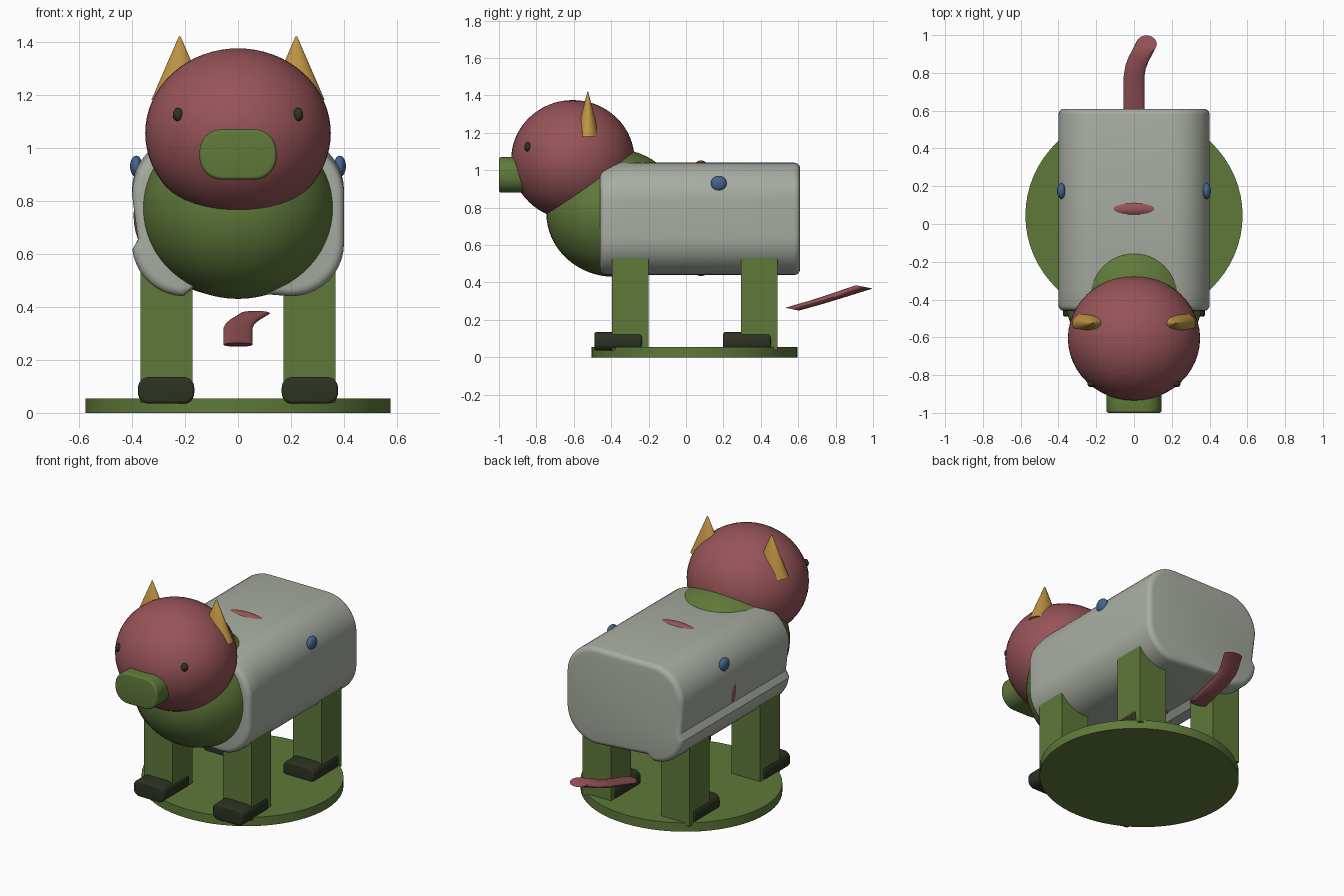
import bpy
import bmesh
from math import sin, cos, pi, radians

cube = bpy.data.objects.get("Cube")
if cube:
    bpy.data.objects.remove(cube, do_unlink=True)


def material(name, rgb):
    m = bpy.data.materials.new(name)
    m.use_nodes = True
    color = (*rgb, 1)
    m.diffuse_color = color
    m.node_tree.nodes["Principled BSDF"].inputs["Base Color"].default_value = color
    return m


RED = material("dusty red", (0.31, 0.088, 0.098))
GREEN = material("moss green", (0.115, 0.19, 0.042))
GREY = material("pale grey", (0.39, 0.42, 0.36))
GOLD = material("ochre", (0.50, 0.29, 0.055))
BLUE = material("slate blue", (0.06, 0.13, 0.28))
DARK = material("dark olive", (0.024, 0.033, 0.016))


def finish(obj, name, mat, angle=35):
    obj.name = obj.data.name = name
    obj.data.materials.append(mat)
    bpy.ops.object.select_all(action="DESELECT")
    obj.select_set(True)
    bpy.context.view_layer.objects.active = obj
    bpy.ops.object.shade_smooth_by_angle(angle=radians(angle))
    return obj


def ball(name, mat, center, radii):
    bpy.ops.mesh.primitive_uv_sphere_add(segments=48, ring_count=32, location=center)
    obj = bpy.context.object
    obj.scale = radii
    return finish(obj, name, mat)


def cone(name, mat, center, radii, depth, tip=1.0):
    bpy.ops.mesh.primitive_cone_add(vertices=64, radius1=1, radius2=tip,
                                    depth=depth, location=center)
    obj = bpy.context.object
    obj.scale = (*radii, 1)
    return finish(obj, name, mat)


def loft(name, mat, rings):
    """Skin a list of equal-length point rings and cap both ends."""
    bm = bmesh.new()
    loops = [[bm.verts.new(p) for p in ring] for ring in rings]
    n = len(loops[0])
    for a, b in zip(loops, loops[1:]):
        for i in range(n):
            j = (i + 1) % n
            bm.faces.new((a[i], a[j], b[j], b[i]))
    bm.faces.new(loops[0])
    bm.faces.new(loops[-1])
    bmesh.ops.recalc_face_normals(bm, faces=bm.faces)
    mesh = bpy.data.meshes.new(name)
    bm.to_mesh(mesh)
    bm.free()
    obj = bpy.data.objects.new(name, mesh)
    bpy.context.collection.objects.link(obj)
    return finish(obj, name, mat)


def arc(cx, cz, r, start, end, steps=10):
    angles = [radians(start + (end - start) * i / steps) for i in range(steps + 1)]
    return [(cx + r * cos(a), cz + r * sin(a)) for a in angles]


def rounded(hx, hz, r):
    x, z = hx - r, hz - r
    return (arc(x, z, r, 0, 90) + arc(-x, z, r, 90, 180)
            + arc(-x, -z, r, 180, 270) + arc(x, -z, r, 270, 360))


def soft_prism(name, mat, profile, center, y0, y1, edge, shape=None):
    """Extrude an x-z profile along y, rounding the rims at both ends."""
    w = max(p[0] for p in profile)
    h = max(p[1] for p in profile)
    steps = [(edge * (1 - cos(t * pi / 8)), edge * (1 - sin(t * pi / 8))) for t in range(5)]
    stations = [(y0 + d, inset) for d, inset in steps]
    stations.append((y0 + 0.3 * (y1 - y0), 0) if shape is None else (y0 + 0.10, 0))
    stations += [(y1 - d, inset) for d, inset in reversed(steps)]
    rings = []
    for y, inset in stations:
        ring = []
        for px, pz in profile:
            x, z = px * (1 - inset / w), pz * (1 - inset / h)
            if shape:
                z = shape(y, z)
            ring.append((center[0] + x, y, center[1] + z))
        rings.append(ring)
    return loft(name, mat, rings)


# Body: rounded barrel with a lipped seam along its lower -x corner
body_profile = (arc(0.2, 0.1, 0.2, 0, 90) + arc(-0.2, 0.1, 0.2, 90, 180)
                + [(-0.377, -0.085)] + arc(-0.2, -0.1, 0.2, 187, 268)
                + [(-0.17, -0.27)] + arc(0.2, -0.1, 0.2, 270, 360))


def front_slope(y, z):
    return z - 0.018 if y < -0.4 and z > 0.1 else z


soft_prism("body", GREY, body_profile, (0, 0.74), -0.46, 0.61, 0.03, front_slope)

# Thin inner disc that just breaks the body surface
ball("body_disc", RED, (0, 0.08, 0.743), (0.394, 0.11, 0.309))

# Chest, head and snout
ball("chest", GREEN, (0, -0.383, 0.772), (0.366, 0.364, 0.342))
ball("head", RED, (0, -0.605, 1.055), (0.35, 0.33, 0.32))
soft_prism("snout", GREEN, rounded(0.145, 0.095, 0.085), (0, 0.975), -1.0, -0.75, 0.012)

# Base plate
cone("base_plate", GREEN, (0, 0.045, 0.0275), (0.575, 0.55), 0.055)

# Legs and feet, eyes, ears and side studs on both sides
for side, label in ((1, "left"), (-1, "right")):
    for y, end in ((-0.297, "front"), (0.392, "back")):
        bpy.ops.mesh.primitive_cube_add(size=1, location=(side * 0.27, y, 0.295))
        leg = bpy.context.object
        leg.scale = (0.195, 0.195, 0.51)
        finish(leg, f"{end}_{label}_leg", GREEN)
        soft_prism(f"{end}_{label}_foot", DARK, rounded(0.106, 0.05, 0.04),
                   (side * 0.271, 0.085), y - 0.193, y + 0.062, 0.012)
    ball(f"{label}_eye", DARK, (side * 0.226, -0.846, 1.125), (0.02, 0.018, 0.025))
    cone(f"{label}_ear", GOLD, (side * 0.22, -0.525, 1.30), (0.107, 0.065), 0.24, 0.03)
    ball(f"{label}_stud", BLUE, (side * 0.384, 0.175, 0.93), (0.023, 0.042, 0.04))

# Tail: slanted flattened tube with level end cuts
path = [(0, 0.567, 0.257), (0, 0.69, 0.292), (0, 0.78, 0.32), (0.008, 0.83, 0.336),
        (0.025, 0.875, 0.351), (0.047, 0.915, 0.364), (0.066, 0.953, 0.376)]
tail_rings = []
for i, (x, y, z) in enumerate(path):
    ry = 0.037 + 0.008 * i / (len(path) - 1)
    circle = [2 * pi * k / 24 for k in range(24)]
    tail_rings.append([(x + 0.055 * cos(a), y + ry * sin(a), z - 0.2 * ry * sin(a))
                       for a in circle])
loft("tail", RED, tail_rings)
